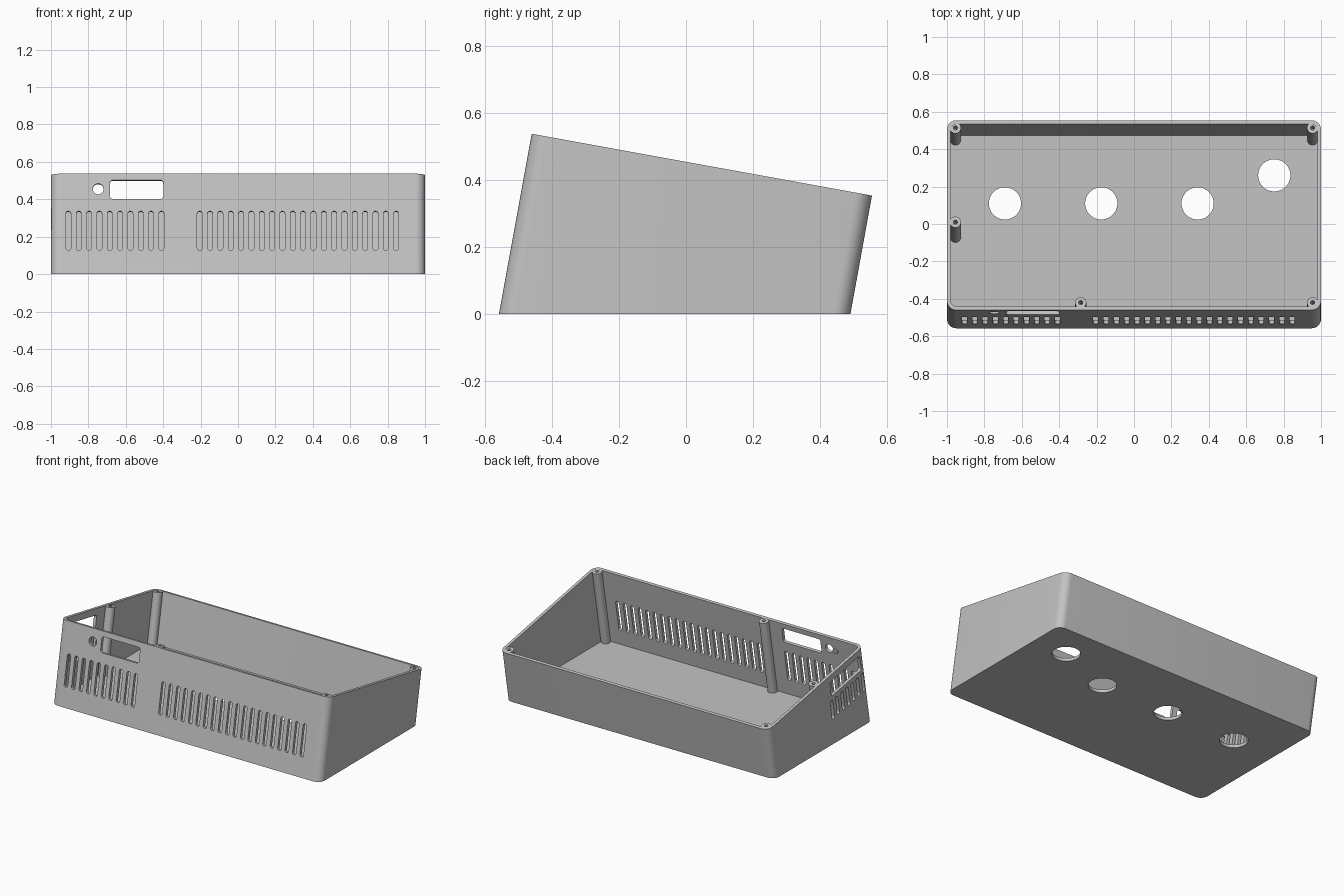
import bpy, bmesh, math
from mathutils import Matrix, Vector

cube = bpy.data.objects.get("Cube")
if cube:
    bpy.data.objects.remove(cube, do_unlink=True)

# Tilted frame: origin on the front top edge, y along the rim, z along the walls
TILT = math.radians(10.3)
FRAME = Matrix.Translation((0, -0.46, 0.537)) @ Matrix.Rotation(-TILT, 4, 'X')
DEPTH, WALL, FLOOR, RADIUS = 1.031, 0.02, 0.02, 0.05

grey = bpy.data.materials.new("grey plastic")
grey.use_nodes = True
colour = (0.55, 0.55, 0.55, 1)
grey.diffuse_color = colour
grey.node_tree.nodes["Principled BSDF"].inputs["Base Color"].default_value = colour


def rounded(cx, cy, w, h, r, seg=8):
    """Outline of a rounded rectangle."""
    pts = []
    for i, (sx, sy) in enumerate([(1, 1), (-1, 1), (-1, -1), (1, -1)]):
        for k in range(seg + 1):
            a = math.pi / 2 * (i + k / seg)
            pts.append((cx + sx * (w / 2 - r) + r * math.cos(a),
                        cy + sy * (h / 2 - r) + r * math.sin(a)))
    return pts


def circle(cx, cy, r, n=40):
    return [(cx + r * math.cos(math.tau * i / n), cy + r * math.sin(math.tau * i / n))
            for i in range(n)]


def prism(bm, pts, axis, lo, hi, matrix=FRAME):
    """Extrude an outline along one axis of the given frame."""
    place = {'x': lambda a, b, t: (t, a, b),
             'y': lambda a, b, t: (a, t, b),
             'z': lambda a, b, t: (a, b, t)}[axis]
    rings = [[bm.verts.new(matrix @ Vector(place(a, b, t))) for a, b in pts]
             for t in (lo, hi)]
    bm.faces.new(rings[0])
    bm.faces.new(rings[1])
    for i in range(len(pts)):
        j = (i + 1) % len(pts)
        bm.faces.new((rings[0][i], rings[0][j], rings[1][j], rings[1][i]))


def trim_below(bm, z):
    """Cut flat at a level height and close the cut."""
    cut = bmesh.ops.bisect_plane(bm, geom=bm.verts[:] + bm.edges[:] + bm.faces[:],
                                 plane_co=(0, 0, z), plane_no=(0, 0, 1), clear_inner=True)
    edges = [e for e in cut["geom_cut"] if isinstance(e, bmesh.types.BMEdge)]
    bmesh.ops.contextual_create(bm, geom=edges)


def make(name, bm):
    bmesh.ops.recalc_face_normals(bm, faces=bm.faces[:])
    mesh = bpy.data.meshes.new(name)
    bm.to_mesh(mesh)
    bm.free()
    mesh.materials.append(grey)
    obj = bpy.data.objects.new(name, mesh)
    bpy.context.collection.objects.link(obj)
    return obj


def smooth(obj):
    bpy.ops.object.select_all(action='DESELECT')
    obj.select_set(True)
    bpy.context.view_layer.objects.active = obj
    bpy.ops.object.shade_smooth_by_angle(angle=math.radians(30))


# Outer shell
bm = bmesh.new()
prism(bm, rounded(0, DEPTH / 2, 2, DEPTH, RADIUS), 'z', -0.9, 0)
trim_below(bm, 0)
body = make("enclosure_body", bm)

# Hollow inside
bm = bmesh.new()
prism(bm, rounded(0, DEPTH / 2, 2 - 2 * WALL, DEPTH - 2 * WALL, RADIUS - WALL), 'z', -0.9, 0.1)
trim_below(bm, FLOOR)
cavity = make("cavity_cutter", bm)

# Openings
bm = bmesh.new()
PITCH, SLOT = 0.0553, 0.026
for start, count in ((-0.907, 10), (-0.205, 20)):        # front vents
    for i in range(count):
        prism(bm, rounded(start + i * PITCH, -0.31, SLOT, 0.213, SLOT * 0.49), 'y', -0.03, 0.05)
prism(bm, rounded(-0.542, -0.086, 0.285, 0.102, 0.015), 'y', -0.03, 0.05)   # front window
prism(bm, circle(-0.747, -0.083, 0.029), 'y', -0.03, 0.05)                  # front socket
for i in range(7):                                       # side vents
    prism(bm, rounded(0.05 + i * PITCH, -0.24, SLOT, 0.13, SLOT * 0.49), 'x', -1.05, -0.95)
prism(bm, rounded(0.215, -0.095, 0.32, 0.102, 0.015), 'x', -1.05, -0.95)    # side window
for x, y in ((-0.69, 0.11), (-0.175, 0.11), (0.34, 0.11), (0.75, 0.26)):    # floor holes
    prism(bm, circle(x, y, 0.086, 64), 'z', -0.05, 0.06, Matrix())
openings = make("opening_cutter", bm)

for cutter in (cavity, openings):
    cutter.hide_render = True
    mod = body.modifiers.new(cutter.name, 'BOOLEAN')
    mod.operation = 'DIFFERENCE'
    mod.solver = 'EXACT'
    mod.object = cutter
bpy.context.view_layer.update()
graph = bpy.context.evaluated_depsgraph_get()
cut_mesh = bpy.data.meshes.new_from_object(body.evaluated_get(graph))
body.modifiers.clear()
body.data = cut_mesh
for cutter in (cavity, openings):
    bpy.data.objects.remove(cutter, do_unlink=True)
smooth(body)

# Screw posts: tubes with a blind hole, running from the rim to the floor
posts = {"back_right": (-0.955, 0.99), "back_left": (0.955, 0.99), "side": (-0.955, 0.478),
         "front_middle": (-0.285, 0.041), "front_left": (0.955, 0.041)}
for name, (x, y) in posts.items():
    bm = bmesh.new()
    rings = [[bm.verts.new(FRAME @ Vector((a, b, z))) for a, b in circle(x, y, r, 32)]
             for r, z in ((0.03, -0.8), (0.03, -0.001), (0.011, -0.001), (0.011, -0.1))]
    for low, high in zip(rings, rings[1:]):
        for i in range(len(low)):
            j = (i + 1) % len(low)
            bm.faces.new((low[i], low[j], high[j], high[i]))
    bm.faces.new(rings[-1])
    trim_below(bm, FLOOR / 2)
    smooth(make(name + "_screw_post", bm))

# Small locating peg beside the socket
bm = bmesh.new()
prism(bm, circle(-0.795, -0.085, 0.018, 24), 'y', WALL - 0.005, WALL + 0.01)
smooth(make("locating_peg", bm))
